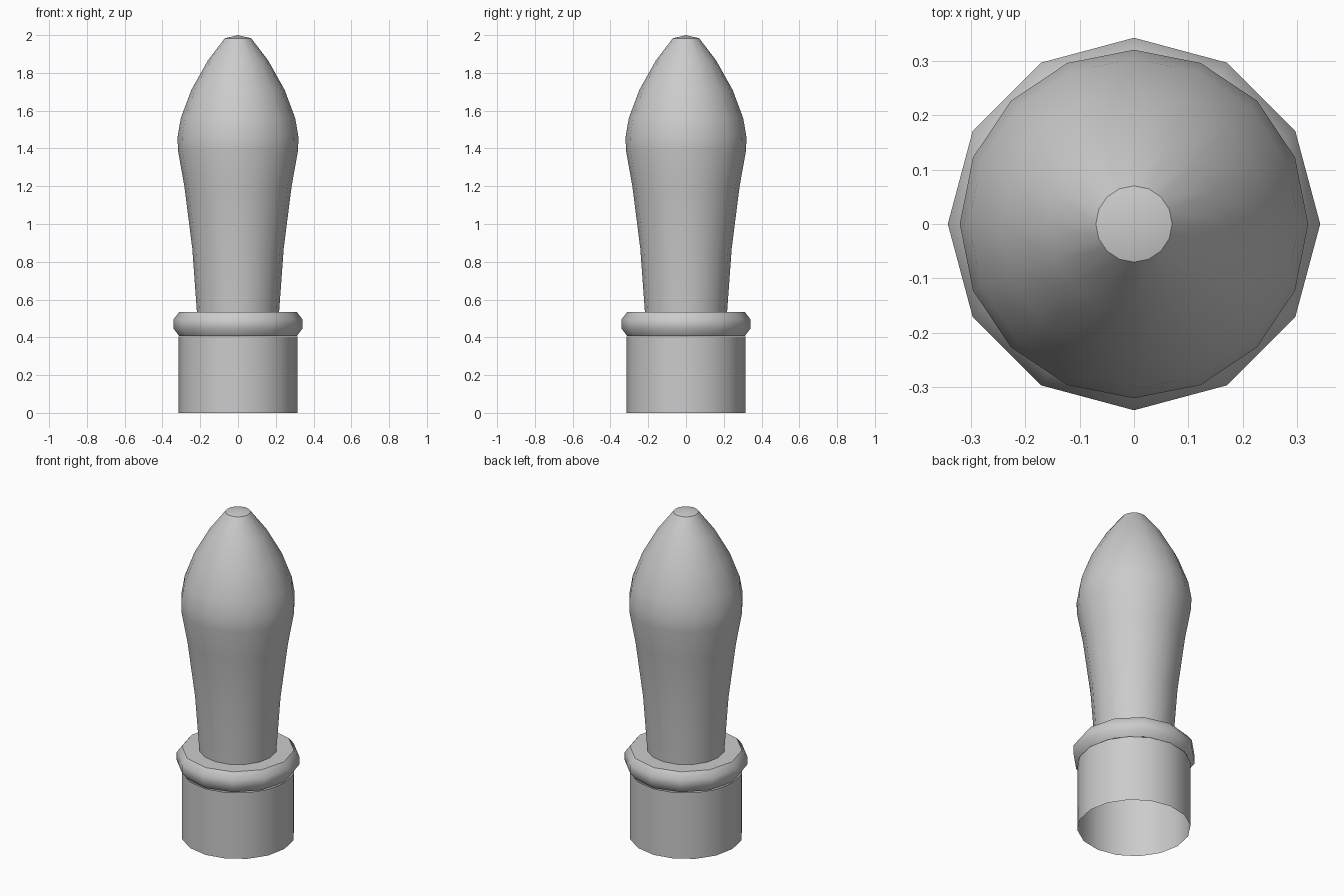
import bpy, bmesh
from math import cos, sin, pi, radians

if "Cube" in bpy.data.objects:
    bpy.data.objects.remove(bpy.data.objects["Cube"])


def lathe(name, profile, sides, angle=35):
    """Revolve (radius, z) points around z; radius 0 closes to a point."""
    bm = bmesh.new()
    rings = []
    for r, z in profile:
        if r == 0:
            rings.append([bm.verts.new((0, 0, z))] * sides)
        else:
            rings.append([bm.verts.new((r * cos(2 * pi * i / sides),
                                        r * sin(2 * pi * i / sides), z))
                          for i in range(sides)])
    for a, b in zip(rings, rings[1:]):
        for i in range(sides):
            j = (i + 1) % sides
            corners = list(dict.fromkeys((a[i], a[j], b[j], b[i])))
            bm.faces.new(corners)
    mesh = bpy.data.meshes.new(name)
    bm.to_mesh(mesh)
    bm.free()
    obj = bpy.data.objects.new(name, mesh)
    bpy.context.collection.objects.link(obj)
    bpy.ops.object.select_all(action='DESELECT')
    obj.select_set(True)
    bpy.context.view_layer.objects.active = obj
    bpy.ops.object.shade_smooth_by_angle(angle=radians(angle))
    return obj


# Open sleeve at the bottom
lathe("base_sleeve", [(0.315, 0), (0.315, 0.405)], 16)

# Twelve-sided bevelled collar
lathe("collar", [(0, 0.408), (0.312, 0.408), (0.342, 0.447),
                 (0.342, 0.495), (0.312, 0.533), (0, 0.533)], 12, 46)

# Swelling handle with a small blunt tip
lathe("handle", [(0.215, 0.5), (0.218, 0.54), (0.242, 0.87), (0.284, 1.2),
                 (0.318, 1.39), (0.32, 1.46), (0.303, 1.56), (0.247, 1.71),
                 (0.16, 1.865), (0.07, 1.983), (0, 2.0)], 16)
